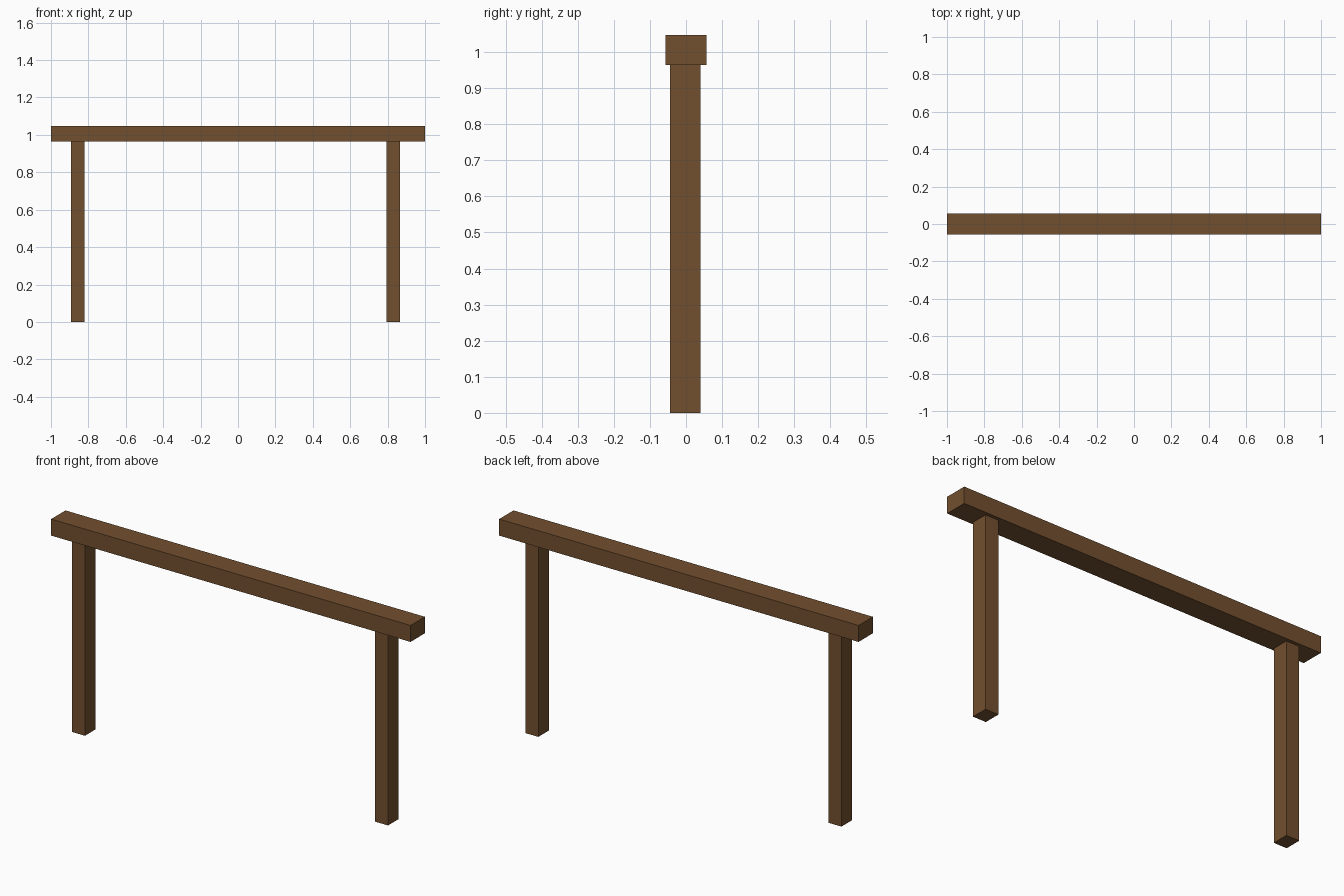
import bpy

if "Cube" in bpy.data.objects:
    bpy.data.objects.remove(bpy.data.objects["Cube"])

wood = bpy.data.materials.new("brown_wood")
wood.diffuse_color = (0.17, 0.08, 0.028, 1)
wood.use_nodes = True
wood.node_tree.nodes["Principled BSDF"].inputs["Base Color"].default_value = wood.diffuse_color


def box(name, x, y, z):
    """Box spanning the given (min, max) ranges."""
    spans = (x, y, z)
    bpy.ops.mesh.primitive_cube_add(size=1, location=[(a + b) / 2 for a, b in spans])
    ob = bpy.context.object
    ob.name = name
    ob.scale = [b - a for a, b in spans]
    bpy.ops.object.transform_apply(location=False, rotation=False, scale=True)
    ob.data.materials.append(wood)
    return ob


# Top rail
box("top_rail", (-1, 1), (-0.057, 0.057), (0.964, 1.047))

# Two posts, set slightly unevenly along the rail
for name, cx in (("left_post", -0.857), ("right_post", 0.830)):
    box(name, (cx - 0.036, cx + 0.036), (-0.044, 0.040), (0, 0.964))
